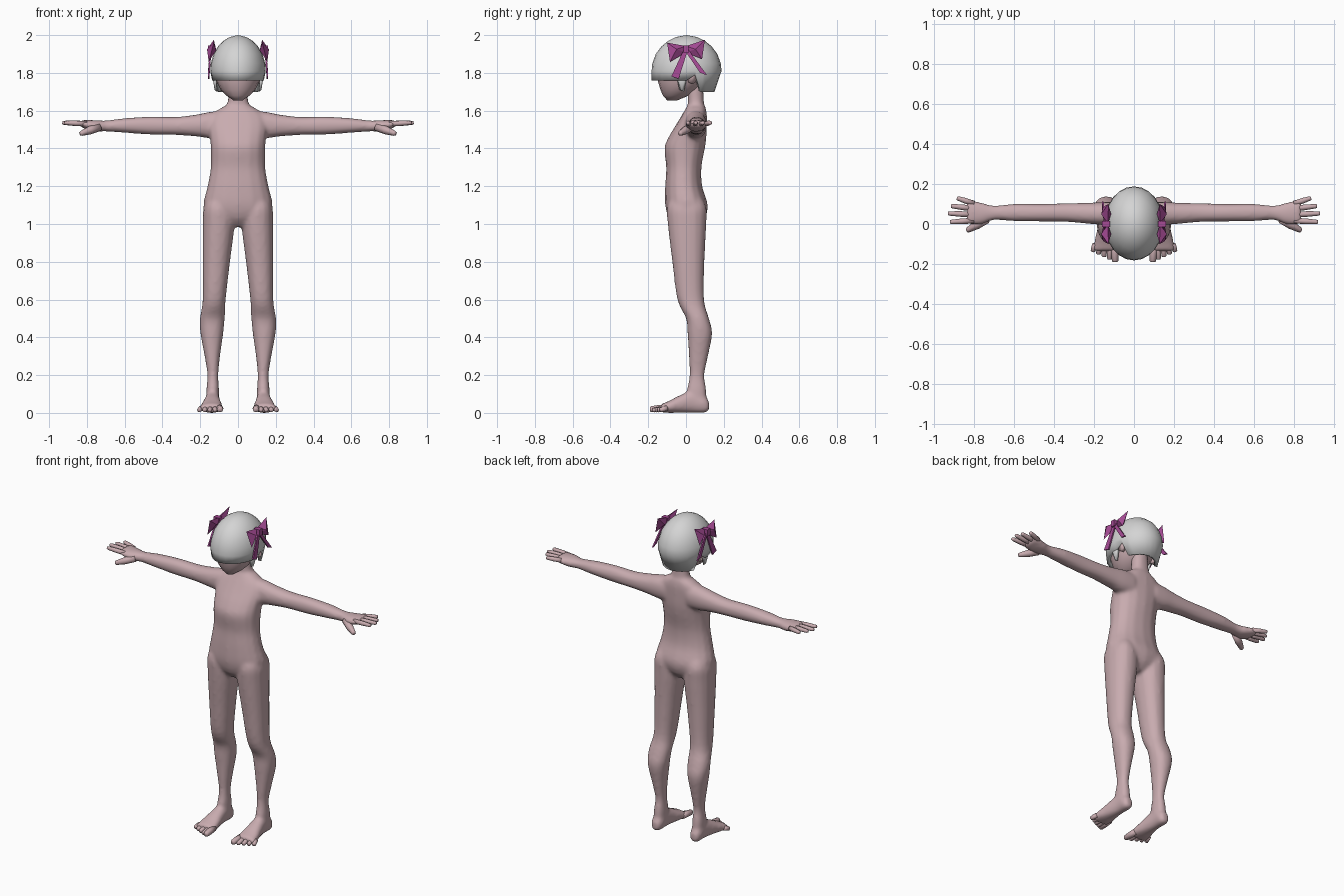
import bpy, bmesh
from math import sin, cos, pi
from mathutils import Vector

if "Cube" in bpy.data.objects:
    bpy.data.objects.remove(bpy.data.objects["Cube"])


def material(name, rgb):
    m = bpy.data.materials.new(name)
    m.use_nodes = True
    m.diffuse_color = (*rgb, 1)
    m.node_tree.nodes["Principled BSDF"].inputs["Base Color"].default_value = (*rgb, 1)
    return m


skin = material("rosy skin", (.58, .41, .43))
grey = material("pale grey", (.66, .66, .66))
plum = material("plum ribbon", (.38, .07, .30))


def finish(name, bm, mat, smooth=True):
    bmesh.ops.recalc_face_normals(bm, faces=bm.faces[:])
    mesh = bpy.data.meshes.new(name)
    bm.to_mesh(mesh)
    bm.free()
    mesh.materials.append(mat)
    for p in mesh.polygons:
        p.use_smooth = smooth
    ob = bpy.data.objects.new(name, mesh)
    bpy.context.collection.objects.link(ob)
    return ob


def skin_rings(bm, rings, caps=True):
    """Bridge equal loops of points into a tube."""
    loops = [[bm.verts.new(p) for p in ring] for ring in rings]
    n = len(loops[0])
    for a, b in zip(loops, loops[1:]):
        for i in range(n):
            j = (i + 1) % n
            bm.faces.new((a[i], a[j], b[j], b[i]))
    if caps:
        bm.faces.new(loops[0])
        bm.faces.new(loops[-1])
    return loops


def flowing(sections, steps=4):
    """Ease between sections with a curve through each of them."""
    vs = [Vector(s) for s in sections]
    out = []
    for i in range(len(vs) - 1):
        a, b = vs[i], vs[i + 1]
        ta = (b - vs[max(i - 1, 0)]) / 2
        tb = (vs[min(i + 2, len(vs) - 1)] - a) / 2
        for k in range(steps):
            f = k / steps
            e = f * f * (3 - 2 * f)
            out.append(a * (1 - e) + b * e + ta * f * (1 - f) ** 2 - tb * f * f * (1 - f))
    return out + [vs[-1]]


def loft(bm, axis, sections, side=1, n=16, power=.9):
    """Sections are (position on axis, low, high, low, high) of the other two axes."""
    order = {"x": (0, 1, 2), "y": (1, 0, 2), "z": (2, 0, 1)}[axis]
    rings = []
    for t, a0, a1, b0, b1 in sections:
        ring = []
        for i in range(n):
            c, s = cos(2 * pi * i / n), sin(2 * pi * i / n)
            c = abs(c) ** power * (1 if c > 0 else -1)
            s = abs(s) ** power * (1 if s > 0 else -1)
            p = [0, 0, 0]
            p[order[0]] = t
            p[order[1]] = (a0 + a1) / 2 + c * (a1 - a0) / 2
            p[order[2]] = (b0 + b1) / 2 + s * (b1 - b0) / 2
            p[0] *= side
            ring.append(p)
        rings.append(ring)
    skin_rings(bm, rings)


def digit(bm, start, end, r0, r1, side):
    """Tapered finger or toe with a blunt tip."""
    a, b = Vector(start), Vector(end)
    d = (b - a).normalized()
    u = d.cross(Vector((0, 0, 1))).normalized()
    v = d.cross(u)
    rings = []
    for f, r in ((0, r0), (.5, r0), (.93, r1), (1, r1 * .75)):
        c = a.lerp(b, f)
        ring = [c + (u * cos(k * pi / 4) + v * sin(k * pi / 4)) * r for k in range(8)]
        rings.append([(p.x * side, p.y, p.z) for p in ring])
    skin_rings(bm, rings)


def hull(bm, points, side):
    verts = [bm.verts.new((x * side, y, z)) for x, y, z in points]
    bmesh.ops.convex_hull(bm, input=verts)


# Torso and neck: height, half width, front, back
torso = [(.985, .06, -.05, .06), (1.03, .15, -.09, .1), (1.1, .184, -.11, .115),
         (1.2, .162, -.11, .086), (1.3, .145, -.105, .082), (1.4, .145, -.114, .1),
         (1.46, .15, -.092, .108), (1.53, .158, -.05, .11), (1.58, .14, -.02, .11),
         (1.615, .09, 0, .105), (1.645, .055, .01, .095), (1.78, .05, .0, .09)]
# Leg: height, inner, outer, front, back
leg = [(1.16, .06, .15, -.07, .07), (1.09, .03, .182, -.1, .108), (1, .018, .187, -.097, .108),
       (.8, .042, .187, -.073, .098), (.6, .065, .187, -.046, .096), (.5, .07, .202, 0, .122),
       (.42, .078, .199, .008, .139), (.3, .095, .177, .015, .117), (.2, .104, .162, .019, .098),
       (.12, .1, .168, .005, .108), (.05, .1, .168, .01, .11)]
# Foot: depth, inner, outer, bottom, top
foot = [(.122, .115, .155, .012, .06), (.1, .1, .17, 0, .09), (.04, .098, .172, 0, .12),
        (-.03, .09, .185, 0, .095), (-.09, .08, .2, 0, .064), (-.135, .08, .205, .002, .045)]
# Arm and palm: reach, front, back, bottom, top
arm = [(.08, -.01, .11, 1.45, 1.6), (.15, -.005, .11, 1.453, 1.594), (.22, 0, .107, 1.463, 1.58),
       (.33, .01, .104, 1.471, 1.567), (.46, .012, .101, 1.473, 1.569), (.6, .014, .101, 1.483, 1.56),
       (.7, .02, .092, 1.49, 1.548), (.76, -.002, .107, 1.49, 1.55), (.82, -.002, .12, 1.508, 1.55),
       (.838, .006, .112, 1.518, 1.546)]

bm = bmesh.new()
loft(bm, "z", flowing([(z, -w, w, f, b) for z, w, f, b in torso]))
for s in (1, -1):
    loft(bm, "z", flowing(leg), s)
    loft(bm, "y", flowing(foot), s)
    loft(bm, "x", flowing(arm), s)
body = finish("body", bm, skin)
# Merge the limbs into one smooth skin
remesh = body.modifiers.new("merge", "REMESH")
remesh.mode = "VOXEL"
remesh.voxel_size = .01
remesh.use_smooth_shade = True
relax = body.modifiers.new("relax", "SMOOTH")
relax.factor = .5
relax.iterations = 8

# Fingers and thumbs
bm = bmesh.new()
for s in (1, -1):
    for y0, x1, y1 in ((.102, .885, .13), (.077, .915, .09), (.047, .93, .053), (.017, .92, .01)):
        digit(bm, (.80, y0, 1.53), (x1, y1, 1.536), .014, .011, s)
    digit(bm, (.735, .025, 1.513), (.835, -.033, 1.478), .022, .014, s)
finish("fingers", bm, skin)

# Toes
bm = bmesh.new()
for s in (1, -1):
    for i in range(5):
        x, tip = .098 + .024 * i, -.19 + .013 * i
        r = .019 if i == 0 else .014
        digit(bm, (x, -.1, .026), (x + .004 * (i - 1), tip, r), r, r * .85, s)
finish("toes", bm, skin)

# Head and ears
bm = bmesh.new()
head = [(1.655, .025, -.1, -.045), (1.68, .062, -.122, .015), (1.71, .092, -.135, .06),
        (1.76, .115, -.15, .11), (1.84, .122, -.15, .14), (1.92, .09, -.1, .1)]
loft(bm, "z", [(z, -w, w, f, b) for z, w, f, b in head], power=1)
for s in (1, -1):
    loft(bm, "x", [(.1, .01, .045, 1.745, 1.8), (.125, .005, .06, 1.74, 1.815)], s, 8, 1)
finish("head", bm, skin)

# Hair cap: straight fringe, raised over the ears, longer at the nape
bm = bmesh.new()
n = 24
rings = []
for z, k in ((1.99, .3), (1.97, .52), (1.94, .72), (1.9, .88), (1.85, .98), (1.81, 1), (None, .93)):
    ring = []
    for i in range(n):
        a = 2 * pi * i / n
        x, y = .147 * k * cos(a), .003 + .185 * k * sin(a)
        hem = 1.76 if y < .01 else 1.79 if y < .08 else 1.7
        if z is None and y < 0:
            y = .003 + .185 * sin(a)
        if z is None and y > .08:
            x, y = x * .92, y * .86
        ring.append((x, y, hem if z is None else z))
    rings.append(ring)
loops = skin_rings(bm, rings, caps=False)
top = bm.verts.new((0, .003, 2))
for i in range(n):
    bm.faces.new((loops[0][i], loops[0][(i + 1) % n], top))
hair = finish("hair_cap", bm, grey)
shell = hair.modifiers.new("thickness", "SOLIDIFY")
shell.thickness = .02
shell.offset = -1

# Locks hanging in front of the ears
bm = bmesh.new()
for s in (1, -1):
    hull(bm, [(.115, -.055, 1.8), (.115, .01, 1.8), (.138, -.045, 1.8), (.138, .005, 1.8),
              (.112, -.035, 1.71), (.112, -.01, 1.7), (.124, -.022, 1.71)], s)
finish("side_locks", bm, grey)

# Ribbon bows: two puffed loops, a knot and two tails on each side
for s, label in ((1, "left"), (-1, "right")):
    bm = bmesh.new()
    for d, lift in ((-1, 0), (1, .015)):
        hull(bm, [(.13, 0, 1.908), (.13, 0, 1.942), (.128, d * .1, 1.96 + lift),
                  (.155, d * .085, 1.858 + lift), (.164, d * .05, 1.925), (.115, d * .05, 1.92)], s)
    hull(bm, [(x, y, z) for x in (.12, .16) for y in (-.014, .014) for z in (1.905, 1.945)], s)
    for y, z in ((-.058, 1.768), (.093, 1.787)):
        hull(bm, [(x + o, yy, zz) for o in (0, .008) for x, yy, zz in (
            (.14, -.011, 1.925), (.14, .011, 1.925),
            (.152, y - .019, z + .014), (.152, y + .019, z))], s)
    finish(label + "_bow", bm, plum, False)
